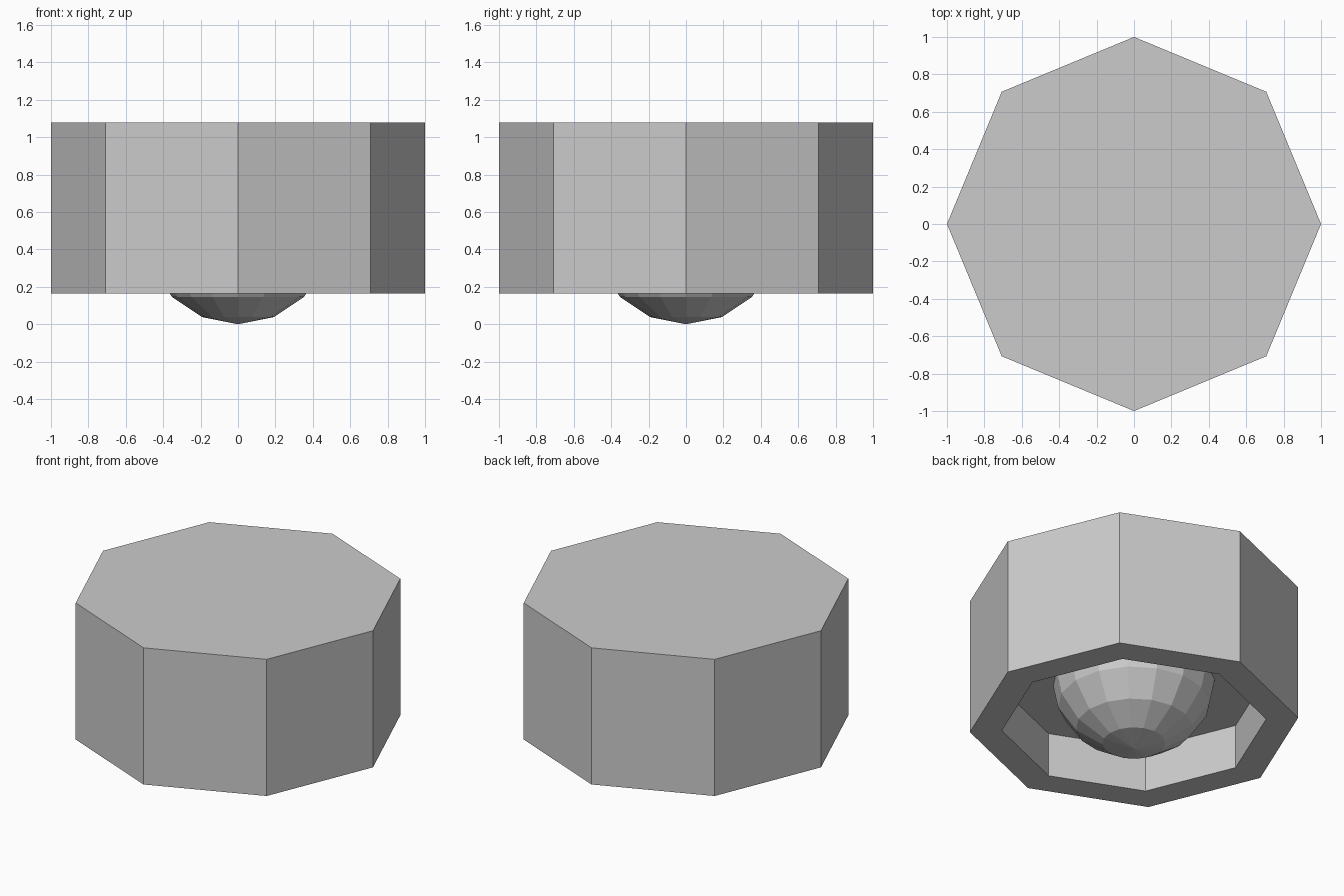
import bpy, bmesh, math

if "Cube" in bpy.data.objects:
    bpy.data.objects.remove(bpy.data.objects["Cube"])

SIDES = 8
Z_RIM, Z_CEILING, Z_TOP = 0.165, 0.46, 1.08


def finish(bm, name):
    bmesh.ops.recalc_face_normals(bm, faces=bm.faces)
    mesh = bpy.data.meshes.new(name)
    bm.to_mesh(mesh)
    bm.free()
    obj = bpy.data.objects.new(name, mesh)
    bpy.context.collection.objects.link(obj)
    return obj


# Octagonal housing with a shallow recess underneath
bm = bmesh.new()
profile = [(1, Z_TOP), (1, Z_RIM), (0.805, Z_RIM), (0.805, Z_CEILING)]
rings = [[bm.verts.new((r * math.cos(i * math.tau / SIDES),
                        r * math.sin(i * math.tau / SIDES), z))
          for i in range(SIDES)] for r, z in profile]
for a, b in zip(rings, rings[1:]):
    for i in range(SIDES):
        j = (i + 1) % SIDES
        bm.faces.new((a[i], a[j], b[j], b[i]))
bm.faces.new(rings[0])
bm.faces.new(rings[-1])
finish(bm, "octagonal_housing")

# Faceted ball seated in the recess, poking out below the rim
bm = bmesh.new()
bmesh.ops.create_uvsphere(bm, u_segments=16, v_segments=8, radius=0.5)
bmesh.ops.translate(bm, verts=bm.verts, vec=(0, 0, 0.5))
finish(bm, "ball")
